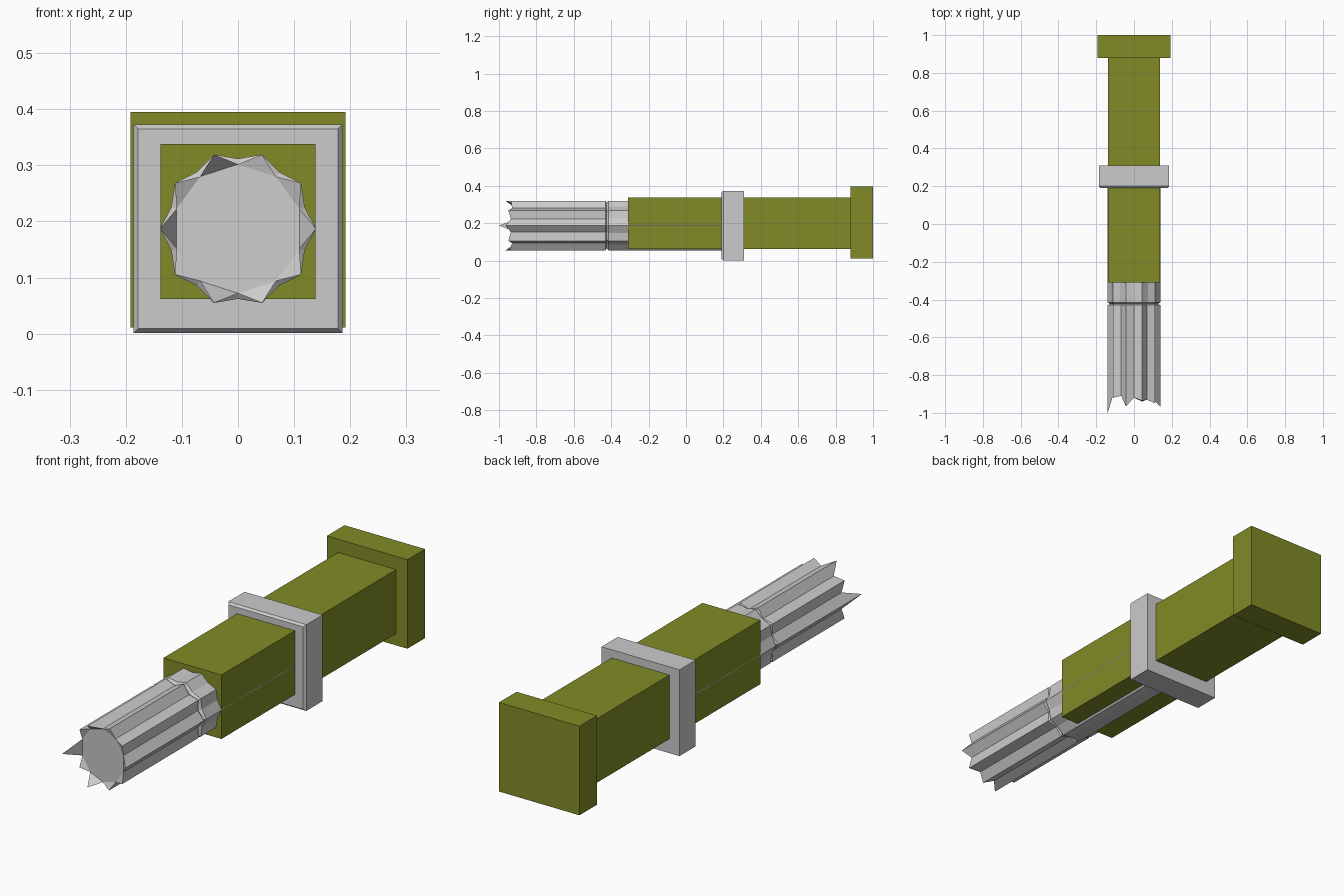
import bpy, bmesh, math

cube = bpy.data.objects.get("Cube")
if cube:
    bpy.data.objects.remove(cube)

olive = bpy.data.materials.new("olive")
olive.use_nodes = True
color = (0.22, 0.26, 0.02, 1)
olive.diffuse_color = color
olive.node_tree.nodes["Principled BSDF"].inputs["Base Color"].default_value = color


def finish(name, bm, mat=None):
    bmesh.ops.recalc_face_normals(bm, faces=bm.faces)
    mesh = bpy.data.meshes.new(name)
    bm.to_mesh(mesh)
    bm.free()
    obj = bpy.data.objects.new(name, mesh)
    bpy.context.collection.objects.link(obj)
    if mat:
        mesh.materials.append(mat)
    return obj


def bridge(bm, a, b):
    for i in range(len(a)):
        j = (i + 1) % len(a)
        bm.faces.new((a[i], a[j], b[j], b[i]))


def square_loft(name, z, sections, mat=None):
    """Square sections (y, half size) joined along y."""
    bm = bmesh.new()
    rings = [[bm.verts.new((sx * h, y, z + sz * h))
              for sx, sz in ((-1, -1), (1, -1), (1, 1), (-1, 1))]
             for y, h in sections]
    for a, b in zip(rings, rings[1:]):
        bridge(bm, a, b)
    bm.faces.new(rings[0])
    bm.faces.new(rings[-1])
    return finish(name, bm, mat)


# Square handle, end cap and guard
square_loft("handle", 0.2, [(-0.31, 0.138), (0.9, 0.138)], olive)
square_loft("end_cap", 0.203, [(0.88, 0.192), (1.0, 0.192)], olive)
square_loft("guard", 0.187, [(0.19, 0.178), (0.2, 0.186), (0.31, 0.186)])

# Fluted shaft
RIDGES = 10
AXIS_Z = 0.187


def fluted_ring(bm, y, ridge, groove):
    ring = []
    for i in range(RIDGES * 2):
        a = math.pi * i / RIDGES
        r = groove if i % 2 else ridge
        ring.append(bm.verts.new((r * math.cos(a), y, AXIS_Z + r * math.sin(a))))
    return ring


bm = bmesh.new()
tip_y = (-0.965, -0.95, -0.935, -0.965, -0.92, -1.0, -0.92, -0.965, -0.94, -0.95)
front = fluted_ring(bm, -0.92, 0.139, 0.115)
for i, v in enumerate(front):
    v.co.y = -0.92 - 0.15 * v.co.x if i % 2 else tip_y[i // 2]

rings = [front] + [fluted_ring(bm, *s) for s in (
    (-0.43, 0.139, 0.115), (-0.424, 0.128, 0.112),
    (-0.415, 0.139, 0.125), (0.2, 0.139, 0.125))]
for a, b in zip(rings, rings[1:]):
    bridge(bm, a, b)
bm.faces.new(rings[-1])

# Broken tip: a recessed face with a splinter on each ridge
bm.faces.new(front[1::2])
for i in range(0, RIDGES * 2, 2):
    bm.faces.new((front[i - 1], front[i], front[i + 1]))
finish("fluted_shaft", bm)
